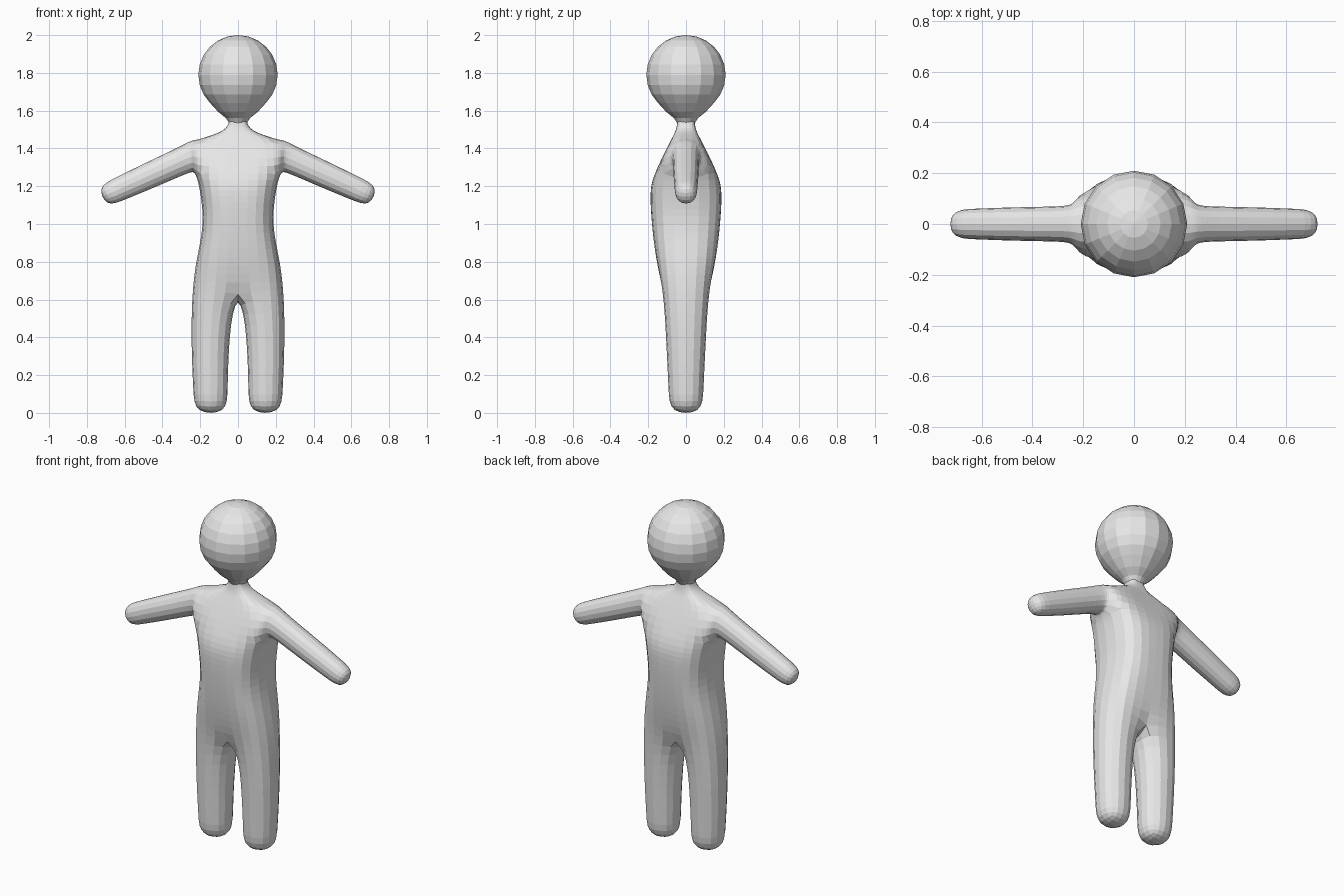
import bpy, bmesh, math

if "Cube" in bpy.data.objects:
    bpy.data.objects.remove(bpy.data.objects["Cube"])

grey = bpy.data.materials.new("plain_grey")
grey.diffuse_color = (0.8, 0.8, 0.8, 1)
grey.use_nodes = True
grey.node_tree.nodes["Principled BSDF"].inputs["Base Color"].default_value = grey.diffuse_color


def make_object(name, bm):
    bmesh.ops.recalc_face_normals(bm, faces=bm.faces)
    mesh = bpy.data.meshes.new(name)
    bm.to_mesh(mesh)
    bm.free()
    mesh.materials.append(grey)
    obj = bpy.data.objects.new(name, mesh)
    bpy.context.collection.objects.link(obj)
    return obj


def bridge(bm, a, b, skip=()):
    """Join two four-point rings with quads, leaving out the skipped sides."""
    for j in range(4):
        if j not in skip:
            k = (j + 1) % 4
            bm.faces.new((a[j], a[k], b[k], b[j]))


# Half body cage, foot to neck: z, inner x, outer x, inner depth, outer depth
RINGS = [
    (-0.01, 0.050, 0.238, 0.095, 0.095),
    (0.12, 0.047, 0.245, 0.100, 0.100),
    (0.40, 0.040, 0.258, 0.115, 0.115),
    (0.66, 0.0, 0.252, 0.115, 0.145),
    (0.82, 0.0, 0.228, 0.158, 0.165),
    (1.00, 0.0, 0.186, 0.182, 0.180),
    (1.16, 0.0, 0.206, 0.192, 0.190),
    (1.25, 0.0, 0.225, 0.180, 0.175),
    (1.45, 0.0, 0.220, 0.070, 0.090),
    (1.485, 0.0, 0.085, 0.058, 0.055),
    (1.53, 0.0, 0.048, 0.045, 0.045),
    (1.57, 0.0, 0.048, 0.045, 0.045),
]
CROTCH, ARM = 3, 7

bm = bmesh.new()
rings = []
for z, xi, xo, bi, bo in RINGS:
    points = ((xo, -bo, z), (xi, -bi, z), (xi, bi, z), (xo, bo, z))
    rings.append([bm.verts.new(p) for p in points])
bm.faces.new(rings[0])
for i in range(len(rings) - 1):
    skip = set()
    if i >= CROTCH:
        skip.add(1)      # open along the centre line
    if i == ARM:
        skip.add(3)      # opening for the arm
    bridge(bm, rings[i], rings[i + 1], skip)

# Arm: shoulder inset, then tapering rings along a sloping axis
low, top = rings[ARM], rings[ARM + 1]
loop = [low[0], top[0], top[3], low[3]]
inset = [bm.verts.new(p) for p in ((0.232, -0.085, 1.27), (0.24, -0.078, 1.455),
                                   (0.24, 0.078, 1.455), (0.232, 0.085, 1.27))]
bridge(bm, loop, inset)
loop = inset
slope = math.radians(24.4)
nx, nz = math.sin(slope), math.cos(slope)
for x, r in ((0.29, 0.078), (0.48, 0.075), (0.63, 0.068), (0.725, 0.064)):
    z = 1.243 - math.tan(slope) * (x - 0.5)
    ring = [bm.verts.new((x + s * r * nx, y * r * 0.96, z + s * r * nz))
            for s, y in ((-1, -1), (1, -1), (1, 1), (-1, 1))]
    bridge(bm, loop, ring)
    loop = ring
bm.faces.new(loop)

body = make_object("body", bm)
mirror = body.modifiers.new("mirror", 'MIRROR')
mirror.use_clip = True
subsurf = body.modifiers.new("subdivision", 'SUBSURF')
subsurf.levels = subsurf.render_levels = 2

# Head: turned sixteen-sided ball narrowing to the neck
profile = [(0.21 * math.sin(math.radians(a)), 1.79 + 0.21 * math.cos(math.radians(a)))
           for a in range(15, 136, 15)]
profile += [(0.105, 1.594), (0.065, 1.562), (0.047, 1.535), (0.045, 1.52)]
SIDES = 16
bm = bmesh.new()
pole = bm.verts.new((0, 0, 2.0))
previous = None
for r, z in profile:
    ring = [bm.verts.new((r * math.cos(2 * math.pi * k / SIDES),
                          r * math.sin(2 * math.pi * k / SIDES), z)) for k in range(SIDES)]
    for k in range(SIDES):
        n = (k + 1) % SIDES
        if previous is None:
            bm.faces.new((pole, ring[k], ring[n]))
        else:
            bm.faces.new((previous[k], ring[k], ring[n], previous[n]))
    previous = ring
make_object("head", bm)
